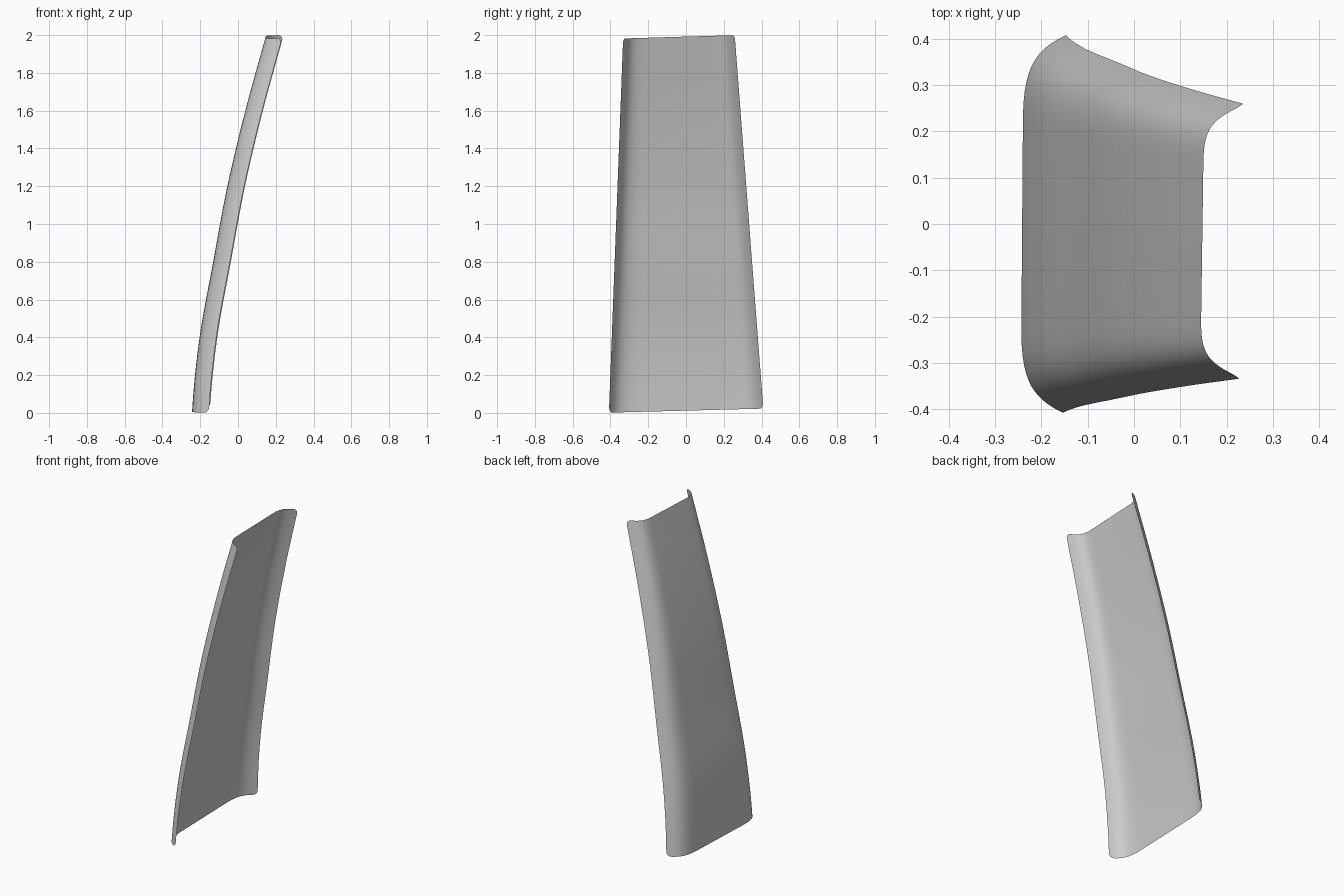
import bpy, bmesh
from math import sqrt
from mathutils import Vector

if "Cube" in bpy.data.objects:
    bpy.data.objects.remove(bpy.data.objects["Cube"])

DEPTH, RADIUS, ROWS, STEPS = 0.09, 0.03, 48, 20
# Back line of the panel: x at heights -0.4, 0, 0.4 ... 2.4
SPINE = [-0.245, -0.242, -0.202, -0.13, -0.055, 0.04, 0.15, 0.26]


def spine_x(z):
    u = z / 0.4
    i = max(0, min(4, int(u)))
    f = u - i
    a, b, c, d = SPINE[i:i + 4]
    return 0.5 * (2*b + (c-a)*f + (2*a - 5*b + 4*c - d)*f*f + (3*b - a - 3*c + d)*f**3)


def flange(u, w):
    """Depth and distance from the side edge; u = 0 on the flat back, 1 at the lip."""
    p = [Vector((0, w)), Vector((0, w * 0.35)), Vector((0.03, 0.03)), Vector((DEPTH, 0))]
    v = 1 - u
    return p[0]*v**3 + p[1]*3*v*v*u + p[2]*3*v*u*u + p[3]*u**3


# Columns across the panel: (side, u), with finer steps towards the lips
us = [1 - (1 - i / STEPS)**2 for i in range(STEPS + 1)]
columns = [(-1, u) for u in reversed(us)] + [(1, u) for u in us]

bm = bmesh.new()
grid = []
for side, u in columns:
    # Rounded corners at the lips
    s = (flange(u, 0.15) - flange(1, 0.15)).length
    k = max(0, RADIUS - s)
    inset = RADIUS - sqrt(RADIUS**2 - k**2)
    col = []
    for r in range(ROWS + 1):
        t = r / ROWS
        dx, dy = flange(u, 0.18 - 0.06 * t)
        edge = 0.407 - (0.147 if side > 0 else 0.073) * t
        y = side * (edge - dy)
        low = 0.012 + 0.026 * y + inset
        high = 1.992 + 0.03 * y - inset
        z = low + (high - low) * t
        col.append(bm.verts.new((spine_x(z) + dx + 0.006 * y, y, z)))
    grid.append(col)
for a, b in zip(grid, grid[1:]):
    for r in range(ROWS):
        bm.faces.new((a[r], b[r], b[r + 1], a[r + 1]))

# Curved panel with side flanges
mesh = bpy.data.meshes.new("curved_panel")
bm.to_mesh(mesh)
bm.free()
mesh.shade_smooth()
panel = bpy.data.objects.new("curved_panel", mesh)
bpy.context.collection.objects.link(panel)
